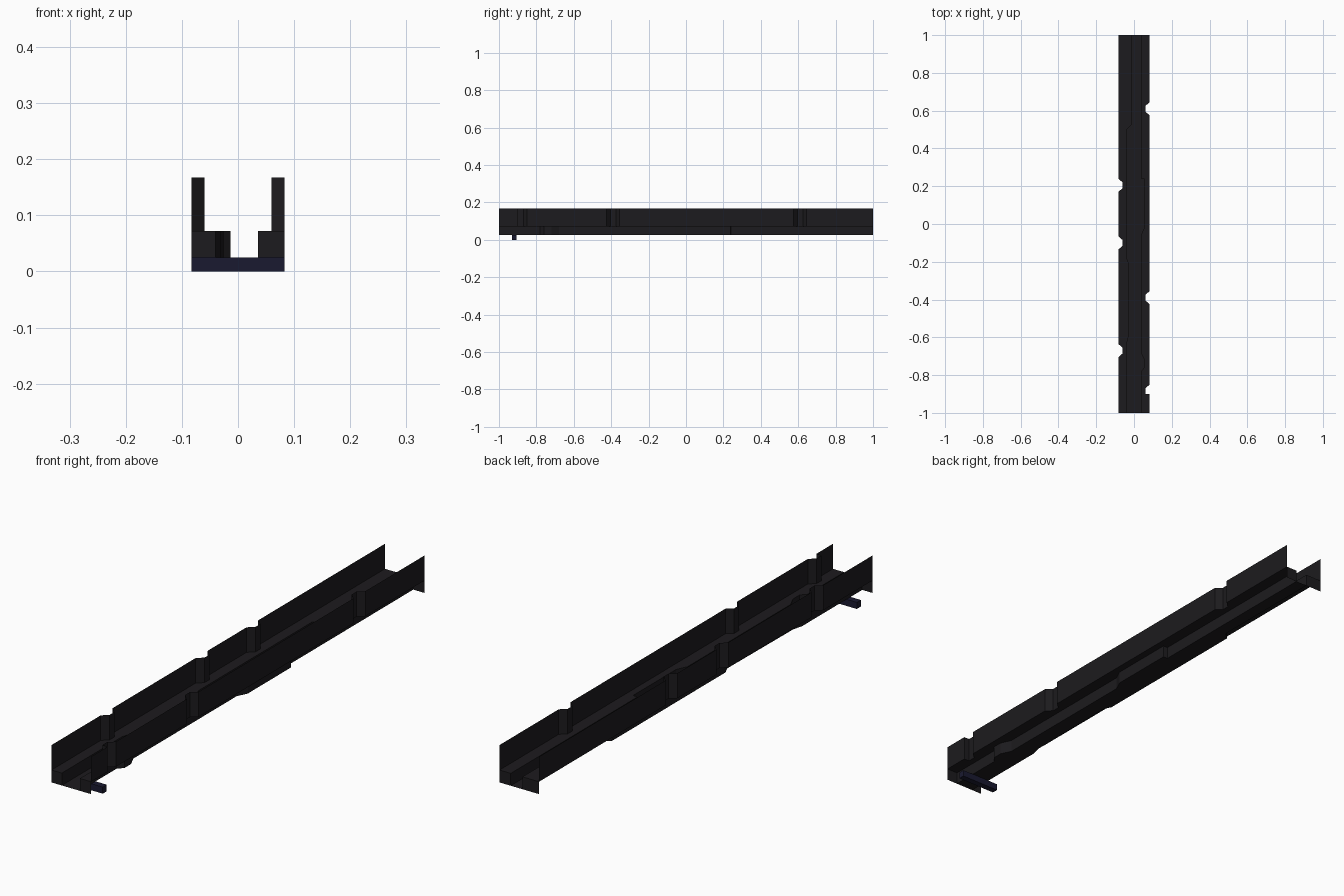
import bpy

if "Cube" in bpy.data.objects:
    bpy.data.objects.remove(bpy.data.objects["Cube"])

TOP, SHELF, FLOOR = 0.167, 0.072, 0.025
W, N = 0.083, 0.06  # wall line and notch depth line

def material(name, col):
    m = bpy.data.materials.new(name)
    m.diffuse_color = (*col, 1)
    m.use_nodes = True
    m.node_tree.nodes["Principled BSDF"].inputs["Base Color"].default_value = m.diffuse_color
    return m

dark = material("dark_metal", (0.012, 0.011, 0.013))
blue = material("dark_blue", (0.010, 0.010, 0.03))

def make(name, verts, faces, mat):
    me = bpy.data.meshes.new(name)
    me.from_pydata(verts, [], faces)
    me.materials.append(mat)
    ob = bpy.data.objects.new(name, me)
    bpy.context.collection.objects.link(ob)
    return ob

def at(path, y):
    for (y0, x0), (y1, x1) in zip(path, path[1:]):
        if y <= y1:
            return x0 + (x1 - x0) * (y - y0) / (y1 - y0)
    return path[-1][1]

def notched(centres, side):
    pts = [(-1, side * W)]
    for c in centres:
        pts += [(c - 0.035, side * W), (c - 0.015, side * N),
                (c + 0.015, side * N), (c + 0.035, side * W)]
    return pts + [(1, side * W)]

# Plan outlines as (y, x)
left_wall = notched([-0.67, -0.1, 0.205], -1)
right_wall = notched([-0.39, 0.61], 1)
right_wall[1:1] = [(-0.901, W), (-0.9, N), (-0.87, N), (-0.85, W)]
left_channel = [(-1, -0.04), (-0.64, -0.04), (-0.6, -0.03), (-0.21, -0.026),
                (-0.18, -0.04), (0.5, -0.04), (0.525, -0.013), (1, -0.013)]
right_channel = [(-1, 0.036), (-0.78, 0.036), (-0.76, 0.055), (-0.72, 0.055),
                 (-0.68, 0.036), (-0.06, 0.036), (-0.02, 0.055), (0.239, 0.055),
                 (0.24, 0.036), (1, 0.036)]

def strip(name, a, za, b, zb):
    ys = sorted({p[0] for p in a + b})
    verts = []
    for y in ys:
        verts += [(at(a, y), y, za), (at(b, y), y, zb)]
    faces = [(2 * i, 2 * i + 1, 2 * i + 3, 2 * i + 2) for i in range(len(ys) - 1)]
    make(name, verts, faces, dark)

# Trough shell: walls, ledges, channel
strip("left_wall", left_wall, TOP, left_wall, SHELF)
strip("left_ledge", left_wall, SHELF, left_channel, SHELF)
strip("left_channel_side", left_channel, SHELF, left_channel, FLOOR)
strip("channel_floor", left_channel, FLOOR, right_channel, FLOOR)
strip("right_channel_side", right_channel, FLOOR, right_channel, SHELF)
strip("right_ledge", right_channel, SHELF, right_wall, SHELF)
strip("right_wall", right_wall, SHELF, right_wall, TOP)

# End plates under the ledges
for end, y in (("front", -1), ("back", 1)):
    for side, wall, ch in (("left", -W, left_channel), ("right", W, right_channel)):
        x = at(ch, y)
        q = (0, 1, 2, 3) if (wall < x) == (y < 0) else (3, 2, 1, 0)
        make(f"{end}_{side}_end_plate", [(wall, y, FLOOR), (x, y, FLOOR),
             (x, y, SHELF), (wall, y, SHELF)], [q], dark)

# Cross bar beneath the front
bpy.ops.mesh.primitive_cube_add(size=1, location=(0, -0.918, 0.0125))
bar = bpy.context.object
bar.name = "cross_bar"
bar.scale = (2 * W, 0.024, 0.025)
bar.data.materials.append(blue)
